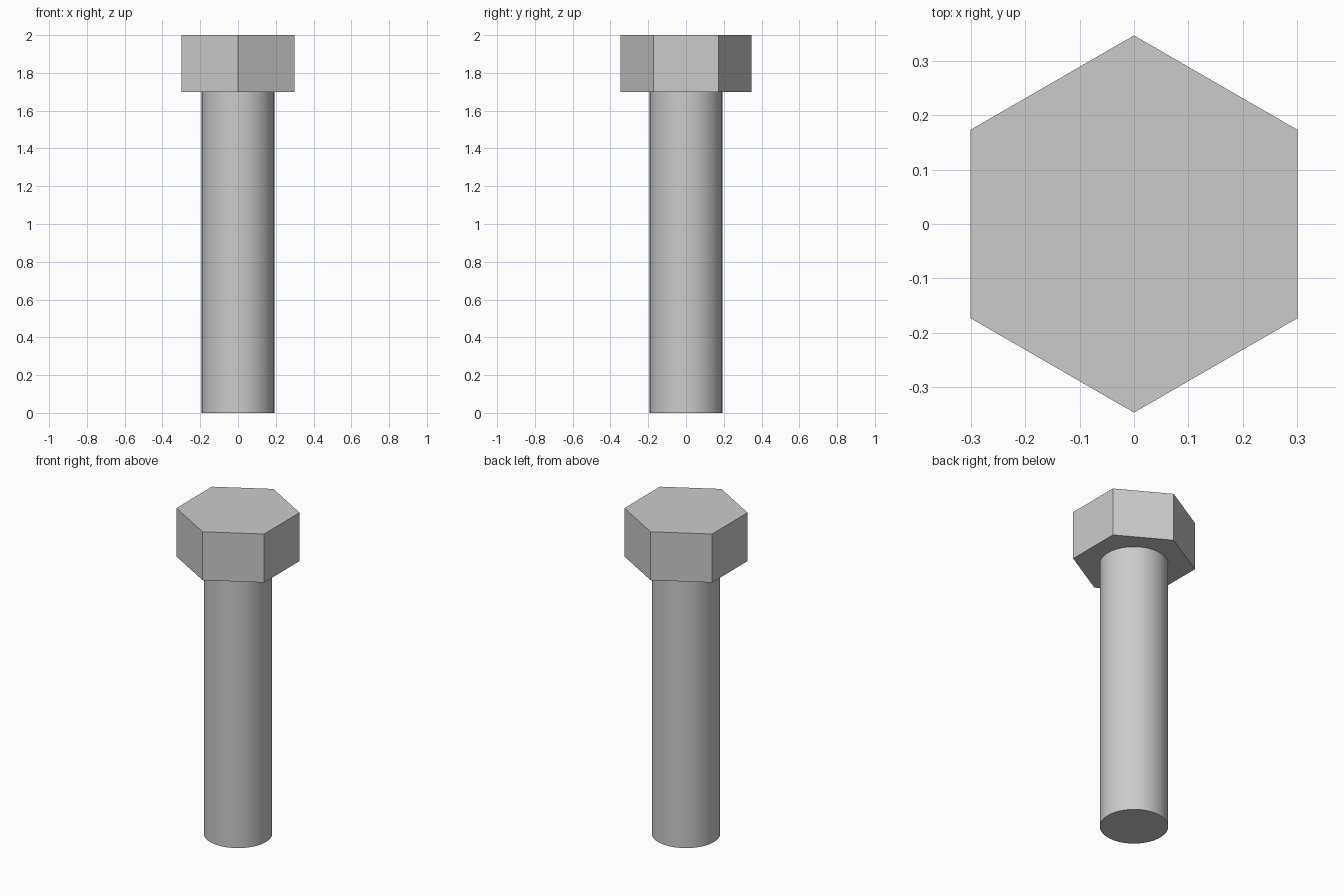
import bpy
import math

cube = bpy.data.objects.get("Cube")
if cube:
    bpy.data.objects.remove(cube, do_unlink=True)

# Plain grey metal
steel = bpy.data.materials.new("grey_steel")
steel.use_nodes = True
grey = (0.6, 0.6, 0.6, 1)
steel.diffuse_color = grey
steel.node_tree.nodes["Principled BSDF"].inputs["Base Color"].default_value = grey


def prism(name, sides, radius, bottom, top):
    """Upright prism with a vertex on the y axis."""
    bpy.ops.mesh.primitive_cylinder_add(
        vertices=sides, radius=radius, depth=top - bottom,
        location=(0, 0, (bottom + top) / 2))
    obj = bpy.context.object
    obj.name = name
    obj.data.materials.append(steel)
    return obj


HEAD_BOTTOM, HEAD_TOP = 1.7, 2.0
HALF_FLATS = 0.3

# Hexagonal head, flats facing left and right
prism("hex_head", 6, HALF_FLATS / math.cos(math.pi / 6), HEAD_BOTTOM, HEAD_TOP)

# Smooth round shank below the head
prism("shank", 64, 0.192, 0, HEAD_BOTTOM)
bpy.ops.object.shade_smooth_by_angle(angle=math.radians(30))
